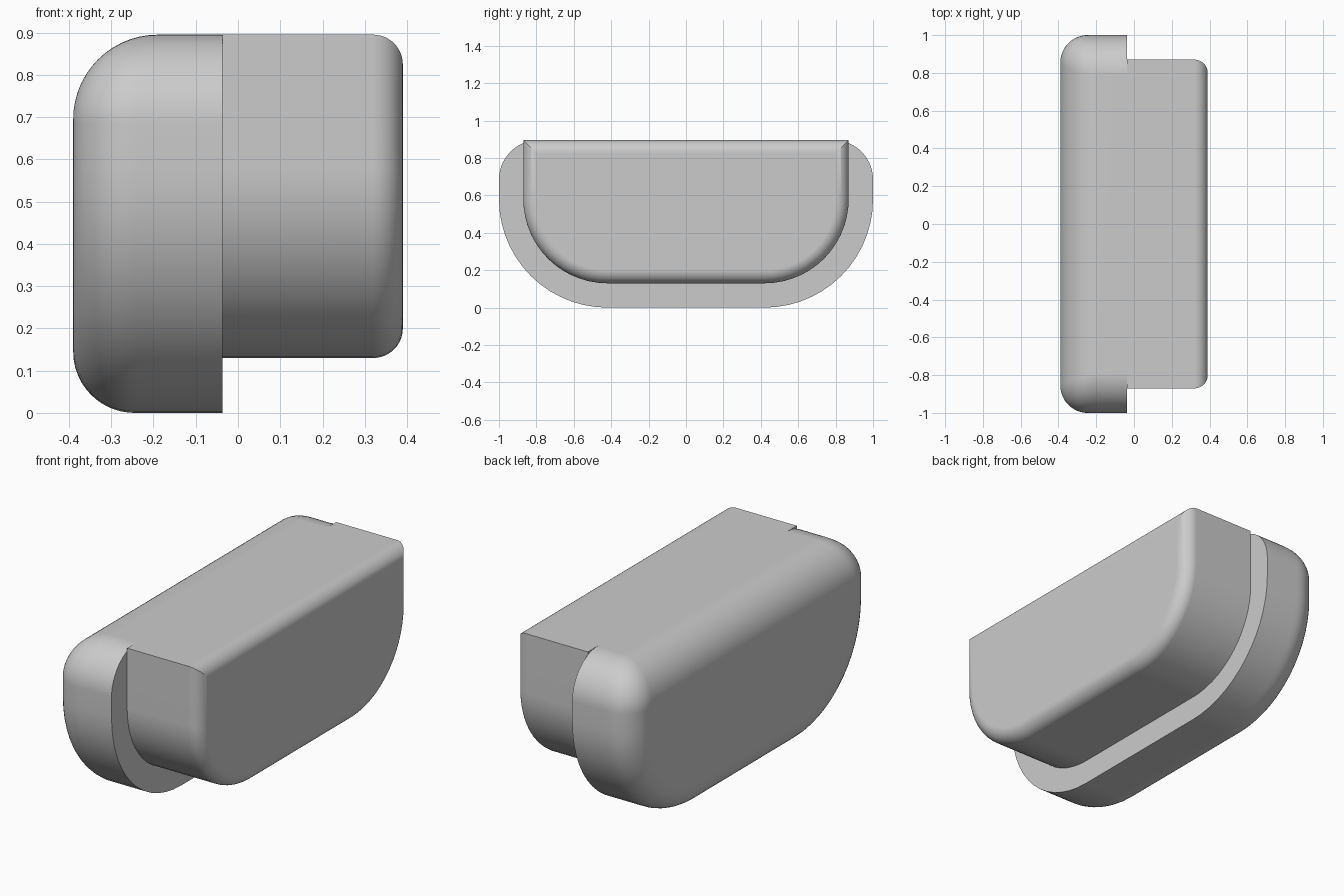
import bpy, bmesh
from math import sin, cos, pi, sqrt

cube = bpy.data.objects.get("Cube")
if cube:
    bpy.data.objects.remove(cube)

TOP = 0.895
CENTRE_Y, CENTRE_Z = 0.42, 0.58   # shared centre of the lower corner arcs
STEPS = 14

grey = bpy.data.materials.new("plain grey")
grey.use_nodes = True
colour = (0.6, 0.6, 0.6, 1)
grey.diffuse_color = colour
grey.node_tree.nodes["Principled BSDF"].inputs["Base Color"].default_value = colour


def profile(low_radius, top_radius, top):
    """Closed tub outline in y and z: large lower corners, optional round top corners."""
    half = []
    for i in range(STEPS + 1):
        a = pi / 2 * i / STEPS
        half.append((CENTRE_Y + low_radius * sin(a), CENTRE_Z - low_radius * cos(a)))
    width = CENTRE_Y + low_radius
    if top_radius:
        for i in range(STEPS + 1):
            a = pi / 2 * i / STEPS
            half.append((width - top_radius * (1 - cos(a)),
                         top - top_radius * (1 - sin(a))))
    else:
        half.append((width, top))
    return half + [(-y, z) for y, z in reversed(half)]


def fillet_inset(radius, distance_to_end):
    u = max(0, radius - distance_to_end)
    return radius - sqrt(max(0, radius * radius - u * u))


def tub(name, x_flat, x_end, low_radius, top_radius, side_fillet, top_fillet):
    """Loft the outline from a flat face to a filleted end face."""
    direction = 1 if x_end > x_flat else -1
    big = max(side_fillet, top_fillet)
    distances = [abs(x_end - x_flat)]
    distances += [big * (1 - sin(pi / 2 * i / STEPS)) for i in range(STEPS + 1)]
    bm = bmesh.new()
    rings = []
    for d in distances:
        side, upper = fillet_inset(side_fillet, d), fillet_inset(top_fillet, d)
        outline = profile(low_radius - side, top_radius and top_radius - upper, TOP - upper)
        rings.append([bm.verts.new((x_end - direction * d, y, z)) for y, z in outline])
    for a, b in zip(rings, rings[1:]):
        for i in range(len(a)):
            j = (i + 1) % len(a)
            bm.faces.new((a[i], a[j], b[j], b[i]))
    bm.faces.new(rings[0])
    bm.faces.new(rings[-1])
    bmesh.ops.recalc_face_normals(bm, faces=bm.faces)
    mesh = bpy.data.meshes.new(name)
    bm.to_mesh(mesh)
    bm.free()
    mesh.materials.append(grey)
    obj = bpy.data.objects.new(name, mesh)
    bpy.context.collection.objects.link(obj)
    bpy.ops.object.select_all(action='DESELECT')
    obj.select_set(True)
    bpy.context.view_layer.objects.active = obj
    bpy.ops.object.shade_smooth_by_angle()
    weighted = obj.modifiers.new("clean shading", 'WEIGHTED_NORMAL')
    weighted.keep_sharp = True
    return obj


# Wide rounded cap
tub("outer_cap", -0.037, -0.39, 0.58, 0.21, 0.145, 0.2)
# Narrower plug with square top corners
tub("inner_plug", -0.037, 0.39, 0.45, 0, 0.07, 0.07)
